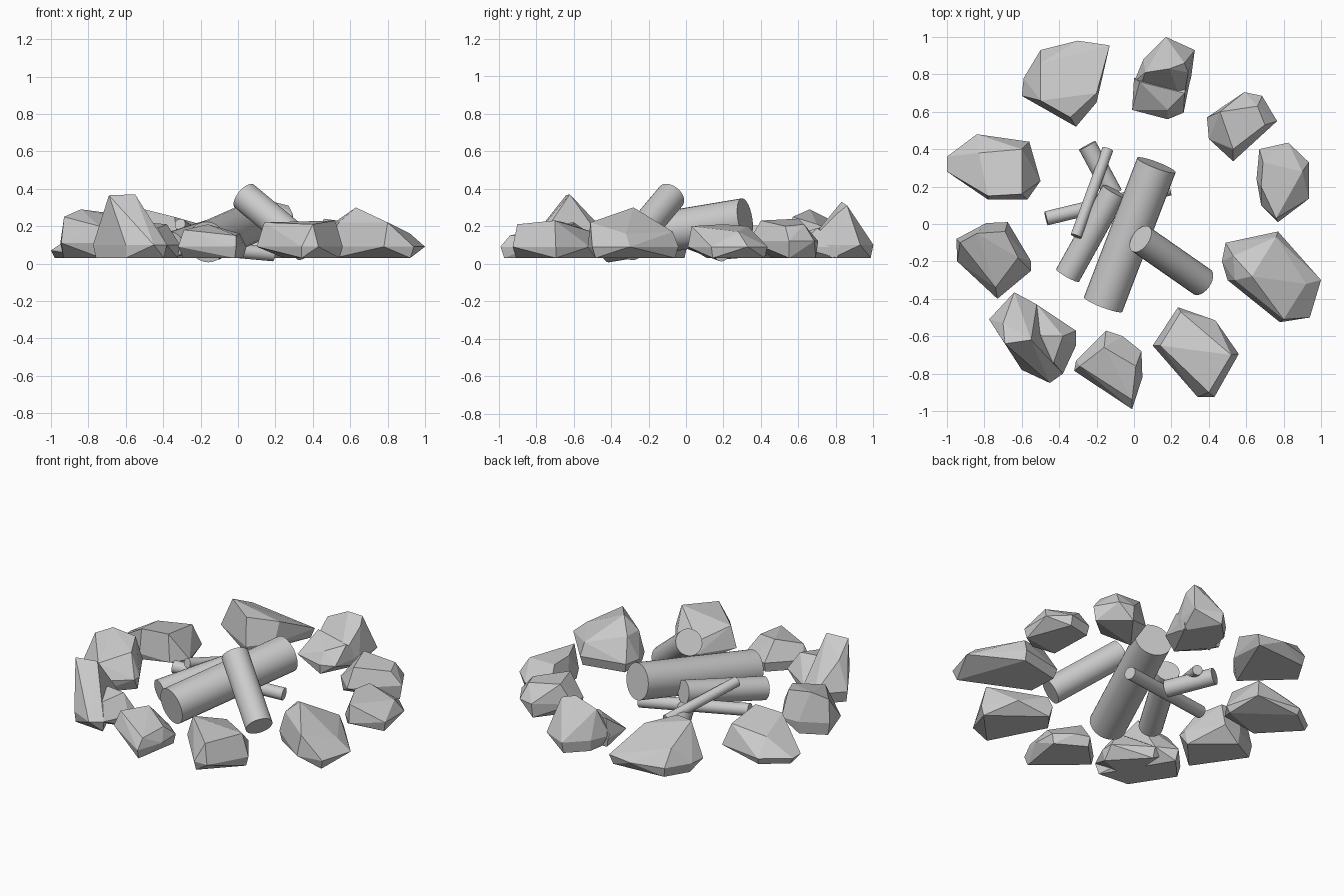
import bpy, bmesh
from mathutils import Vector


def add_lobe(bm, outline, mid, crest):
    """Faceted convex chunk: tucked-in base, widest ring at mid height, crest points."""
    n = len(outline)
    cx = sum(p[0] for p in outline) / n
    cy = sum(p[1] for p in outline) / n
    pts = [(x, y, mid) for x, y in outline]
    pts += [(cx + (x - cx) * 0.92, cy + (y - cy) * 0.92, 0.03) for x, y in outline[::2]]
    pts += crest
    verts = [bm.verts.new(p) for p in pts]
    bmesh.ops.convex_hull(bm, input=verts)
    loose = [v for v in verts if v.is_valid and not v.link_faces]
    bmesh.ops.delete(bm, geom=loose, context='VERTS')


def stone(name, *lobes):
    bm = bmesh.new()
    for outline, mid, crest in lobes:
        add_lobe(bm, outline, mid, crest)
    bmesh.ops.dissolve_limit(bm, angle_limit=0.12, verts=bm.verts[:], edges=bm.edges[:])
    bmesh.ops.recalc_face_normals(bm, faces=bm.faces[:])
    me = bpy.data.meshes.new(name)
    bm.to_mesh(me)
    bm.free()
    bpy.context.collection.objects.link(bpy.data.objects.new(name, me))


def log(name, a, b, r):
    a, b = Vector(a), Vector(b)
    d = b - a
    bpy.ops.mesh.primitive_cylinder_add(vertices=24, radius=r, depth=d.length, location=(a + b) / 2)
    ob = bpy.context.object
    ob.name = name
    ob.rotation_euler = d.to_track_quat('Z', 'Y').to_euler()
    bpy.ops.object.shade_smooth_by_angle()


# Stones at the back
stone("stone_back_left",
      ([(-.5, .93), (-.3, .98), (-.13, .955), (-.2, .65), (-.31, .52), (-.6, .685), (-.59, .78)],
       .09, [(-.5, .66, .29), (-.34, .57, .25), (-.2, .7, .21), (-.5, .86, .19)]))
stone("stone_back_right",
      ([(.17, 1.0), (.325, .93), (.305, .78), (.26, .64), (.02, .7), (.0, .76), (.05, .88)],
       .1, [(.06, .81, .27), (.19, .83, .33), (.27, .86, .31), (.29, .81, .27)]),
      ([(.31, .82), (.265, .595), (.18, .56), (-.01, .61), (.0, .78)],
       .09, [(.18, .61, .16), (.27, .7, .19), (.03, .76, .2)]))

# Stones on the right
stone("stone_right_back",
      ([(.59, .705), (.685, .685), (.765, .55), (.53, .335), (.4, .455), (.39, .57)],
       .12, [(.46, .6, .24), (.66, .63, .21), (.53, .40, .23), (.7, .53, .2)]))
stone("stone_right",
      ([(.825, .435), (.935, .33), (.935, .135), (.77, .01), (.68, .1), (.655, .24), (.67, .4)],
       .09, [(.76, .03, .2), (.69, .33, .2), (.9, .28, .17), (.68, .2, .21)]))
stone("stone_right_front",
      ([(.77, -.04), (1.0, -.3), (.94, -.5), (.78, -.525), (.5, -.3), (.47, -.2), (.49, -.1)],
       .09, [(.63, -.28, .30), (.8, -.51, .22), (.76, -.07, .17), (.92, -.32, .16), (.54, -.3, .22), (.53, -.17, .23)]))

# Stones at the front
stone("stone_front_right",
      ([(.235, -.445), (.435, -.515), (.56, -.695), (.43, -.925), (.34, -.925), (.1, -.65)],
       .09, [(.14, -.65, .22), (.52, -.7, .23), (.4, -.9, .21), (.25, -.47, .16)]))
stone("stone_front",
      ([(-.15, -.57), (-.06, -.6), (.04, -.68), (.045, -.82), (-.01, -.99), (-.32, -.785), (-.31, -.73)],
       .09, [(-.16, -.66, .21), (-.29, -.76, .18), (-.01, -.94, .15), (.01, -.76, .16)]))
stone("stone_front_left",
      ([(-.64, -.365), (-.52, -.43), (-.38, -.8), (-.45, -.85), (-.6, -.78), (-.7, -.64), (-.775, -.51)],
       .1, [(-.69, -.64, .365), (-.55, -.62, .37), (-.70, -.53, .27)]),
      ([(-.52, -.43), (-.31, -.57), (-.31, -.65), (-.38, -.8), (-.6, -.75), (-.64, -.45)],
       .1, [(-.49, -.6, .22), (-.38, -.6, .21), (-.43, -.74, .19)]))

# Stones on the left
stone("stone_left_front",
      ([(-.79, .005), (-.675, .01), (-.55, -.2), (-.55, -.25), (-.73, -.4), (-.945, -.2), (-.95, -.08)],
       .11, [(-.93, -.1, .25), (-.84, -.05, .29), (-.69, -.04, .27), (-.62, -.18, .24), (-.74, -.34, .2)]))
stone("stone_left_back",
      ([(-.84, .48), (-.56, .44), (-.5, .23), (-.57, .13), (-.78, .13), (-1.0, .28), (-1.0, .36)],
       .07, [(-.6, .16, .23), (-.78, .15, .22), (-.6, .4, .2), (-.83, .38, .17)]))

# Stacked logs and kindling
log("main_log", (-.165, -.43, .115), (.12, .315, .24), .11)
log("leaning_log", (.035, -.08, .36), (.365, -.31, .085), .08)
log("side_log", (-.355, -.275, .1), (-.105, .175, .18), .07)
log("long_stick", (-.47, .03, .11), (.19, .19, .05), .038)
log("thin_stick", (-.31, -.065, .21), (-.14, .4, .1), .03)
log("short_stick", (-.25, .42, .09), (-.11, .16, .07), .05)
